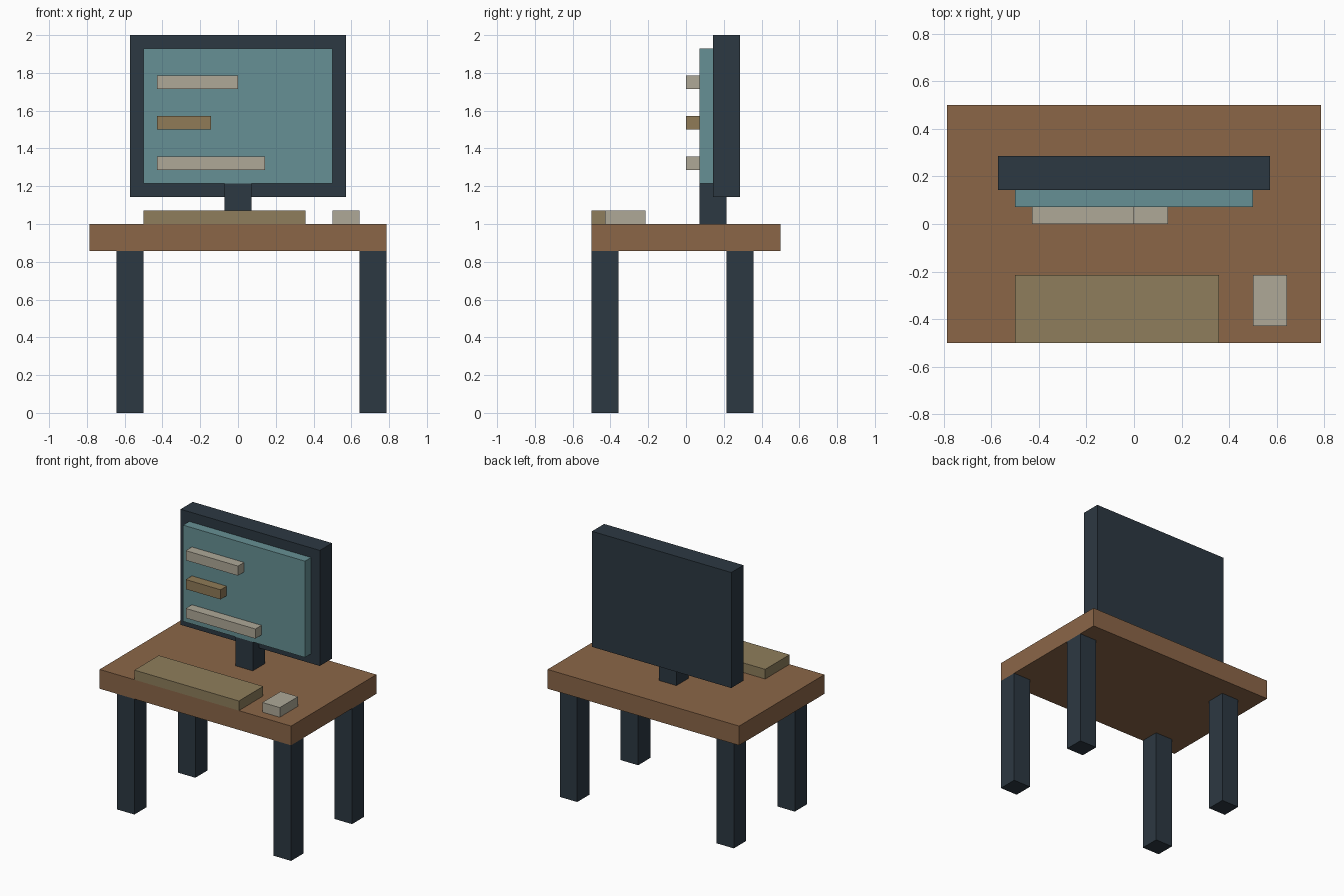
import bpy
import bmesh
from mathutils import Matrix, Vector

if "Cube" in bpy.data.objects:
    bpy.data.objects.remove(bpy.data.objects["Cube"])

U = 1 / 14  # one block of the block grid


def material(name, r, g, b):
    mat = bpy.data.materials.new(name)
    mat.diffuse_color = [(c / 255) ** 2.2 for c in (r, g, b)] + [1]
    mat.use_nodes = True
    mat.node_tree.nodes["Principled BSDF"].inputs["Base Color"].default_value = mat.diffuse_color
    return mat


WOOD = material("wood", 138, 102, 73)
DARK = material("dark_metal", 48, 59, 68)
GLASS = material("screen_teal", 102, 143, 147)
PALE = material("pale_grey", 173, 167, 150)
TAN = material("tan", 142, 122, 88)
OLIVE = material("olive", 141, 125, 92)


def block(name, x, y, z, mat):
    """Box from (min, max) ranges given in grid blocks."""
    lo, hi = (Vector(v) * U for v in zip(x, y, z))
    size = hi - lo
    bm = bmesh.new()
    bmesh.ops.create_cube(bm, size=1, matrix=Matrix.Diagonal((*size, 1)))
    mesh = bpy.data.meshes.new(name)
    bm.to_mesh(mesh)
    bm.free()
    mesh.materials.append(mat)
    obj = bpy.data.objects.new(name, mesh)
    obj.location = (lo + hi) / 2
    bpy.context.collection.objects.link(obj)
    return obj


# Desk
block("desk_top", (-11, 11), (-7, 7), (12, 14), WOOD)
for side, x in (("left", -9), ("right", 9)):
    for end, y in (("front", -7), ("back", 3)):
        block(f"{end}_{side}_leg", (x, x + 2), (y, y + 2), (0, 12), DARK)

# Monitor
block("monitor_stand", (-1, 1), (1, 3), (14, 17), DARK)
block("monitor_case", (-8, 8), (2, 4), (16, 28), DARK)
block("screen", (-7, 7), (1, 2), (17, 27), GLASS)

# Raised bars on the screen
bars = (("top", 0, 24, PALE), ("middle", -2, 21, TAN), ("bottom", 2, 18, PALE))
for name, x_end, z, mat in bars:
    block(f"{name}_screen_bar", (-6, x_end), (0, 1), (z, z + 1), mat)

# Things on the desk
block("keyboard", (-7, 5), (-7, -3), (14, 15), OLIVE)
block("mouse", (7, 9), (-6, -3), (14, 15), PALE)
